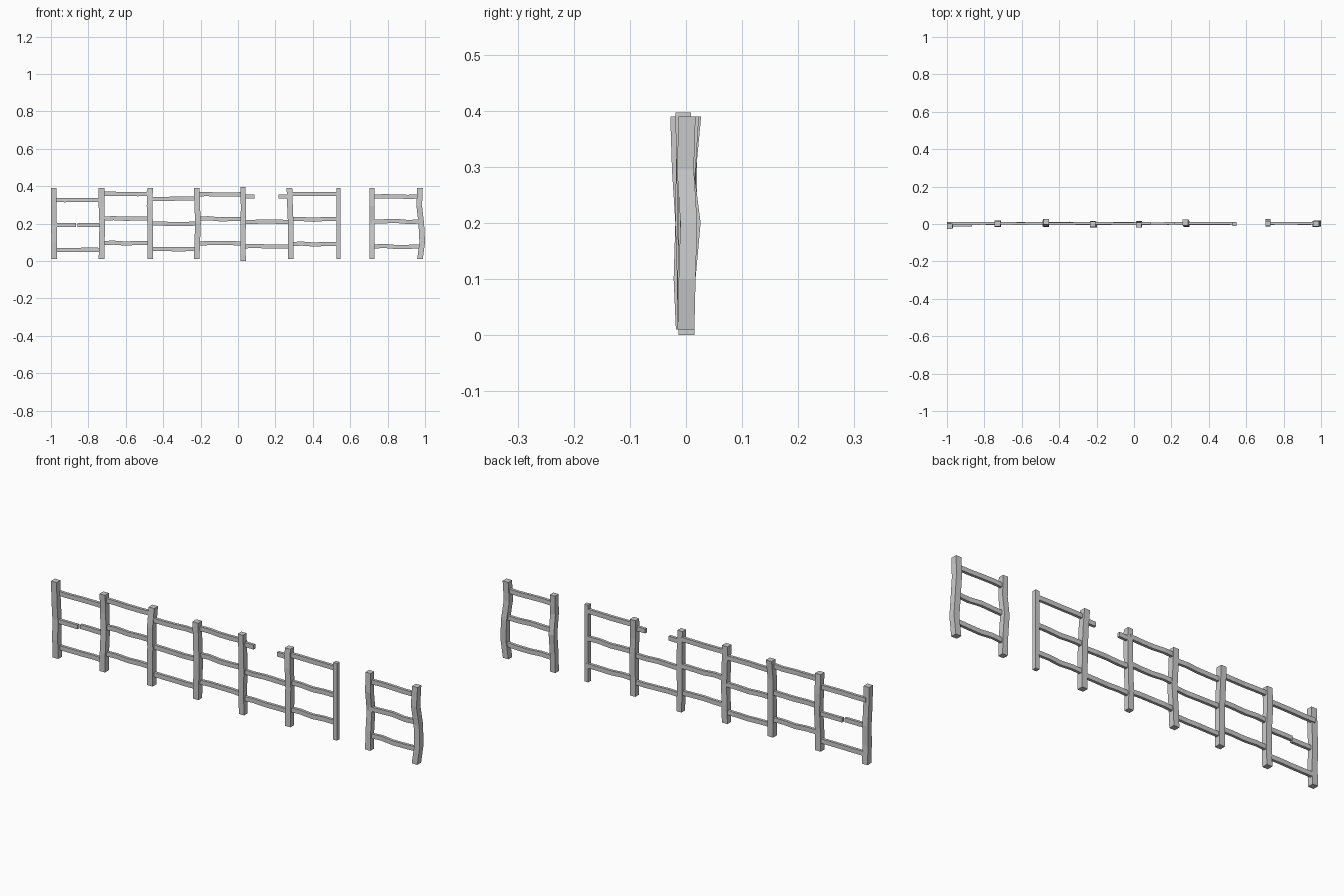
import bpy, bmesh, random

if "Cube" in bpy.data.objects:
    bpy.data.objects.remove(bpy.data.objects["Cube"])
random.seed(4)


def sweep(name, pts, u, v, a, b):
    """Square bar through pts; u, v are cross-section axes (0=x 1=y 2=z), a, b sizes."""
    bm = bmesh.new()
    rings = []
    for p in pts:
        ring = []
        for su, sv in ((-1, -1), (1, -1), (1, 1), (-1, 1)):
            c = list(p)
            c[u] += su * a / 2
            c[v] += sv * b / 2
            ring.append(bm.verts.new(c))
        rings.append(ring)
    for r, s in zip(rings, rings[1:]):
        for i in range(4):
            j = (i + 1) % 4
            bm.faces.new((r[i], r[j], s[j], s[i]))
    bm.faces.new(rings[0])
    bm.faces.new(rings[-1])
    bmesh.ops.recalc_face_normals(bm, faces=bm.faces)
    me = bpy.data.meshes.new(name)
    bm.to_mesh(me)
    bm.free()
    bpy.context.collection.objects.link(bpy.data.objects.new(name, me))


# Posts: x, width, x bends and y bends from bottom to top
W = 0.030
posts = [
    (-0.985, W, (.002, .002, .001, 0, 0), (-.003, -.007, -.004, -.010, -.013)),
    (-0.730, W, (0, .002, .004, 0, 0), (0, -.001, .003, .005, .001)),
    (-0.470, W, (0, 0, 0, -.003, 0), (0, 0, .001, .003, .012)),
    (-0.221, W, (0, .003, .007, .003, 0), (0, -.001, -.004, -.003, -.002)),
    (0.026, .028, (.002, 0, .002, .003, 0), (.001, 0, -.001, -.003, -.005)),
    (0.275, W, (.006, .006, .007, .003, 0), (0, 0, .002, .002, .008)),
    (0.537, .021, (0, 0, 0, 0, 0), (0, 0, 0, 0, 0)),
    (0.717, .028, (0, 0, 0, 0, 0), (0, .003, .012, 0, .003)),
    (0.971, W, (.002, .014, .009, -.002, .002), (0, .002, .005, -.001, .002)),
]
for i, (x, w, dx, dy) in enumerate(posts):
    lo, hi = (0, .397) if i == 4 else (.01, .39)
    zs = (lo, .1, .2, .295, hi)
    sweep(f"post_{i + 1}", [(x + a, b, z) for a, b, z in zip(dx, dy, zs)], 0, 1, w, w)


# Rails: hand-hewn bars with slight waviness
def rail(name, x0, x1, z, wob=.004, y=.003, h=.022, n=4):
    pts = []
    for k in range(n + 1):
        m = wob if 0 < k < n else wob * .4
        pts.append((x0 + (x1 - x0) * k / n, y + random.uniform(-m, m) * .7,
                    z + random.uniform(-m, m)))
    sweep(name, pts, 1, 2, .014, h)


bays = {0: (.06, None, .326), 1: (.096, .227, .360), 2: (.065, .200, .332),
        3: (.094, .226, .358), 4: (.078, .210, None), 5: (.091, .223, .358),
        7: (.078, .212, .345)}
for i, heights in bays.items():
    for part, z in zip(("lower", "middle", "upper"), heights):
        if z is not None:
            rail(f"{part}_rail_{i + 1}", posts[i][0], posts[i + 1][0], z,
                 .001 if i == 0 else .003)

# Broken rails
rail("broken_middle_left", -0.985, -0.865, .193, .0005, -.007, .021, 2)
rail("broken_middle_right", -0.858, -0.730, .193, .001, .003, .021, 3)
rail("broken_upper_left", 0.026, 0.088, .345, .001, n=2)
rail("broken_upper_right", 0.216, 0.278, .345, .001, n=2)
